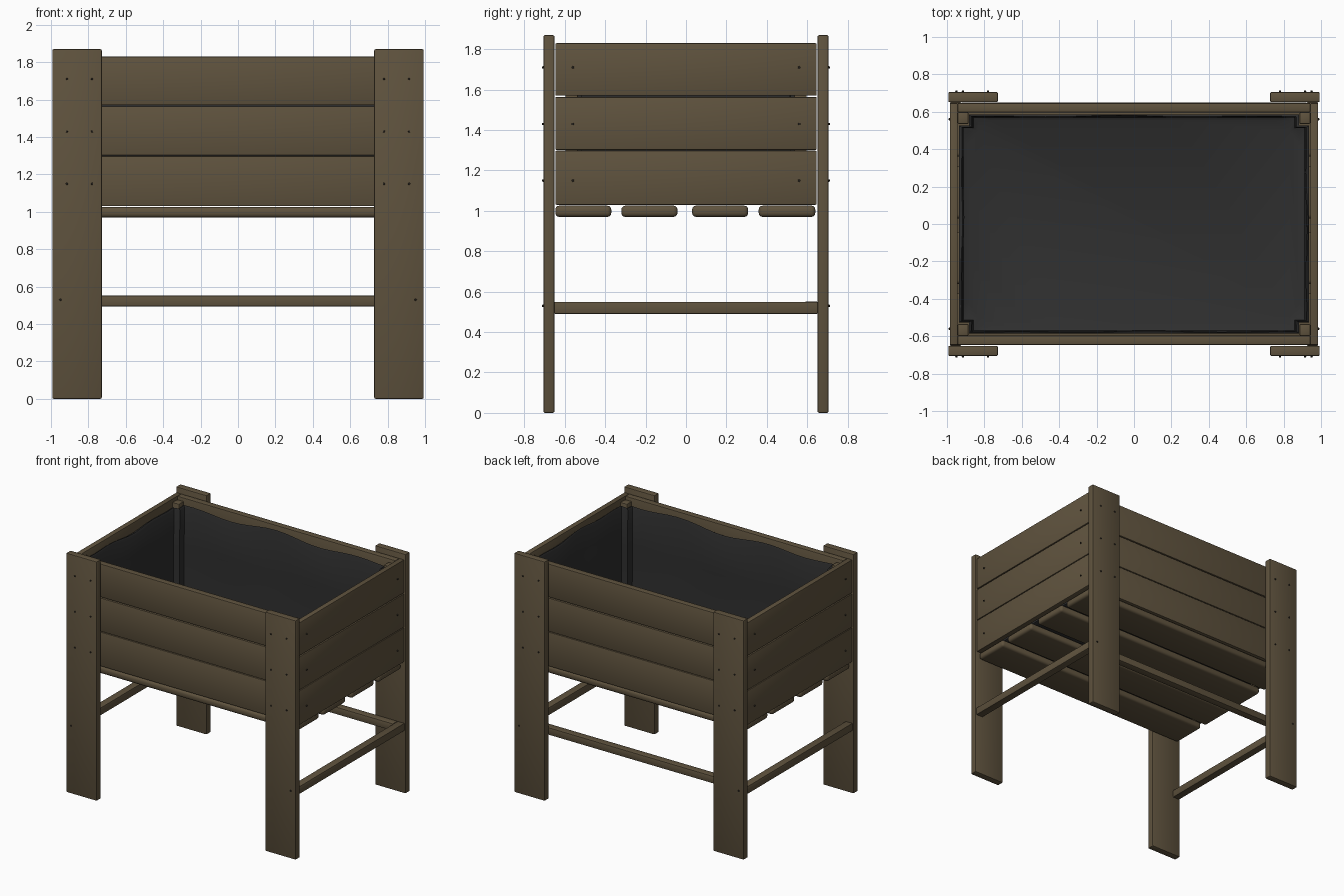
import bpy, bmesh, math
from mathutils import Vector

if "Cube" in bpy.data.objects:
    bpy.data.objects.remove(bpy.data.objects["Cube"])


def material(name, rgb):
    m = bpy.data.materials.new(name)
    m.diffuse_color = (*rgb, 1)
    m.use_nodes = True
    m.node_tree.nodes["Principled BSDF"].inputs["Base Color"].default_value = m.diffuse_color
    return m


WOOD = material("brown wood", (0.115, 0.086, 0.048))
LINER = material("black liner", (0.028, 0.028, 0.028))
SCREW = material("dark screw", (0.025, 0.021, 0.016))


def finish(bm, name, mat):
    me = bpy.data.meshes.new(name)
    bmesh.ops.recalc_face_normals(bm, faces=bm.faces)
    bm.to_mesh(me)
    bm.free()
    me.materials.append(mat)
    ob = bpy.data.objects.new(name, me)
    bpy.context.collection.objects.link(ob)
    return ob


def board(name, x, y, z, bevel=0.006, segments=2):
    """Softened plank filling the given x, y and z ranges."""
    bm = bmesh.new()
    bmesh.ops.create_cube(bm, size=1)
    for v in bm.verts:
        v.co = Vector([(r[0] + r[1]) / 2 + c * (r[1] - r[0])
                       for r, c in zip((x, y, z), v.co)])
    bmesh.ops.bevel(bm, geom=bm.edges[:], offset=bevel, segments=segments,
                    profile=0.5, affect='EDGES')
    ob = finish(bm, name, WOOD)
    for p in ob.data.polygons:
        p.use_smooth = True
    ob.data.set_sharp_from_angle(angle=math.radians(40))
    return ob


def span(a, b, s):
    return (a, b) if s > 0 else (-b, -a)


def screw(pos, axis):
    """Small round screw head facing along axis."""
    bm = bmesh.new()
    bmesh.ops.create_cone(bm, cap_ends=True, segments=8, radius1=0.007,
                          radius2=0.005, depth=0.012)
    rot = Vector((0, 0, 1)).rotation_difference(Vector(axis)).to_matrix()
    bmesh.ops.rotate(bm, verts=bm.verts, matrix=rot)
    bmesh.ops.translate(bm, verts=bm.verts, vec=pos)
    finish(bm, "screw", SCREW)


ROWS = [(1.03, 1.298), (1.302, 1.564), (1.57, 1.83)]
SCREW_ROWS = (1.15, 1.43, 1.71)

# Box walls: three planks on each side
for s in (-1, 1):
    for z in ROWS:
        board("long_wall_plank", (-0.943, 0.943), span(0.597, 0.647, s), z)
        board("end_wall_plank", span(0.943, 0.985, s), (-0.647, 0.647), z)

# Legs, corner posts and screws
for sx in (-1, 1):
    for sy in (-1, 1):
        board("leg", span(0.728, 0.993, sx), span(0.651, 0.706, sy), (0, 1.87), 0.008)
        board("corner_post", span(0.885, 0.943, sx), span(0.535, 0.597, sy),
              (1.03, 1.805))
        for z in SCREW_ROWS:
            for x in (0.78, 0.915):
                screw((sx * x, sy * 0.707, z), (0, sy, 0))
            screw((sx * 0.986, sy * 0.56, z), (sx, 0, 0))
        screw((sx * 0.95, sy * 0.707, 0.53), (0, sy, 0))

# Stretchers: both ends and the back
for s in (-1, 1):
    board("end_stretcher", span(0.925, 0.985, s), (-0.652, 0.652), (0.49, 0.55))
board("back_stretcher", (-0.925, 0.925), (0.59, 0.65), (0.495, 0.552))

# Floor slats with rounded edges
for y in [(-0.647, -0.37), (-0.32, -0.042), (0.03, 0.308), (0.36, 0.64)]:
    board("floor_slat", (-0.965, 0.965), y, (0.97, 1.026), 0.02, 3)

# Liner: outline stepping around the corner posts
corners = []
for sx, sy in ((1, 1), (-1, 1), (-1, -1), (1, -1)):
    step = [(0.925, 0.52), (0.872, 0.52), (0.872, 0.578)]
    if sx * sy < 0:
        step.reverse()
    corners += [Vector((sx * a, sy * b)) for a, b in step]
outline = []
for i, a in enumerate(corners):
    b = corners[(i + 1) % len(corners)]
    n = max(1, round((b - a).length / 0.08))
    outline += [a.lerp(b, k / n) for k in range(n)]

bm = bmesh.new()
rings = []
# Each level: height, scale from centre, wave in height, wave in width
for z, k, wz, wk in ((1.04, 0.955, 0, 0), (1.05, 0.985, 0, 0), (1.10, 0.995, 0, 0),
                     (1.45, 0.995, 0, 0.004), (1.77, 0.99, 0.012, 0.006),
                     (1.782, 0.998, 0.012, 0.005), (1.775, 1.012, 0.012, 0)):
    ring = []
    for p in outline:
        w = math.sin(p.x * 9 + p.y * 4) + 0.6 * math.sin(p.y * 13 - p.x * 5)
        s = k + wk * w
        ring.append(bm.verts.new((p.x * s, p.y * s, z + wz * w)))
    rings.append(ring)
for lo, hi in zip(rings, rings[1:]):
    for i in range(len(lo)):
        j = (i + 1) % len(lo)
        bm.faces.new((lo[i], lo[j], hi[j], hi[i]))
bm.faces.new(rings[0])
liner = finish(bm, "liner", LINER)
if max(liner.data.polygons, key=lambda p: p.area).normal.z < 0:
    liner.data.flip_normals()
for p in liner.data.polygons:
    p.use_smooth = True
liner.data.set_sharp_from_angle(angle=math.radians(40))
